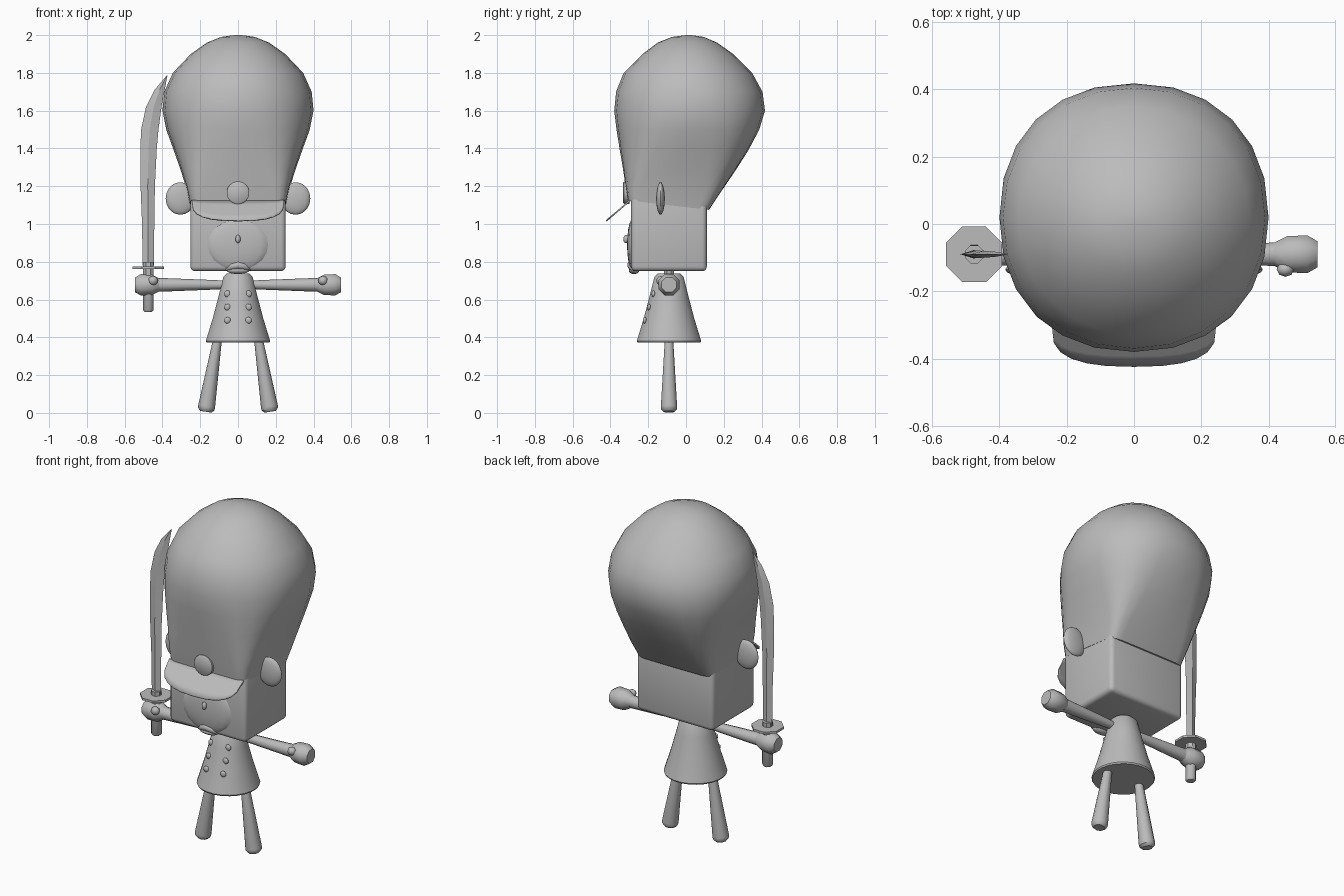
import bpy, bmesh, math
from mathutils import Vector, Matrix

if "Cube" in bpy.data.objects:
    bpy.data.objects.remove(bpy.data.objects["Cube"])

grey = bpy.data.materials.new("plain grey")
grey.diffuse_color = (0.5, 0.5, 0.5, 1)
grey.use_nodes = True
grey.node_tree.nodes["Principled BSDF"].inputs["Base Color"].default_value = grey.diffuse_color
CY = -0.09  # depth of body, arms, legs and sword


def finish(name, bm, angle=40):
    bmesh.ops.recalc_face_normals(bm, faces=bm.faces[:])
    me = bpy.data.meshes.new(name)
    bm.to_mesh(me)
    bm.free()
    me.materials.append(grey)
    ob = bpy.data.objects.new(name, me)
    bpy.context.collection.objects.link(ob)
    bpy.ops.object.select_all(action='DESELECT')
    ob.select_set(True)
    bpy.context.view_layer.objects.active = ob
    bpy.ops.object.shade_smooth_by_angle(angle=math.radians(angle))
    return ob


def loft(name, rings, angle=40):
    """Skin a list of equal-length point rings and cap both ends."""
    bm = bmesh.new()
    vs = [[bm.verts.new(p) for p in r] for r in rings]
    n = len(vs[0])
    for a, b in zip(vs, vs[1:]):
        for i in range(n):
            bm.faces.new((a[i], a[(i + 1) % n], b[(i + 1) % n], b[i]))
    bm.faces.new(vs[0])
    bm.faces.new(vs[-1])
    return finish(name, bm, angle)


def tube(name, path, sides=12, angle=40):
    """Round tube along (x, y, z, radius) stations."""
    pts = [Vector(p[:3]) for p in path]
    rot = (pts[-1] - pts[0]).to_track_quat('Z', 'Y')
    rings = []
    for p, st in zip(pts, path):
        rings.append([p + rot @ Vector((st[3] * math.cos(t), st[3] * math.sin(t), 0))
                      for t in [2 * math.pi * (i + .5) / sides for i in range(sides)]])
    return loft(name, rings, angle)


def blob(name, centre, radii, u=16, v=10):
    bm = bmesh.new()
    bmesh.ops.create_uvsphere(bm, u_segments=u, v_segments=v, radius=1,
                              matrix=Matrix.Translation(centre) @ Matrix.Diagonal((*radii, 1)))
    return finish(name, bm, 60)


# Head: bevelled block with a softly swollen face
bm = bmesh.new()
bmesh.ops.create_cube(bm, size=1, matrix=Matrix.Translation((0, -0.09, 0.95))
                      @ Matrix.Diagonal((0.505, 0.40, 0.40, 1)))
bmesh.ops.bevel(bm, geom=bm.edges[:], offset=0.025, segments=3, profile=0.5, affect='EDGES')
finish("head", bm)
blob("muzzle", (0, -0.28, 0.89), (0.17, 0.032, 0.14))
blob("nose", (0, -0.318, 0.92), (0.014, 0.014, 0.022), 10, 8)
tube("lip", [(-0.065, -0.28, 0.757, 0.006), (-0.04, -0.288, 0.775, 0.018), (0, -0.29, 0.782, 0.022),
             (0.04, -0.288, 0.775, 0.018), (0.065, -0.28, 0.757, 0.006)], 10, 60)
blob("chin", (0, -0.275, 0.755), (0.06, 0.028, 0.02))

# Tall hat: square brim swelling into a round dome
# (z front, z back, half width, y front, y back, squareness)
stations = [(1.125, 1.075, 0.255, -0.308, 0.122, 9), (1.20, 1.17, 0.272, -0.320, 0.185, 7),
            (1.30, 1.28, 0.305, -0.335, 0.260, 4.2), (1.40, 1.39, 0.342, -0.352, 0.330, 3.1),
            (1.50, 1.50, 0.380, -0.368, 0.388, 2.5), (1.60, 1.60, 0.400, -0.380, 0.418, 2.2),
            (1.70, 1.70, 0.390, -0.370, 0.405, 2.1), (1.80, 1.80, 0.345, -0.330, 0.350, 2),
            (1.90, 1.90, 0.250, -0.230, 0.250, 2), (1.96, 1.96, 0.165, -0.150, 0.165, 2),
            (1.99, 1.99, 0.090, -0.075, 0.095, 2), (2.0, 2.0, 0.02, 0.0, 0.03, 2)]
rings = []
for zf, zb, hw, yf, yb, n in stations:
    ring = []
    for i in range(24):
        c, s = math.cos(i * math.pi / 12), math.sin(i * math.pi / 12)
        sx = math.copysign(abs(c) ** (2 / n), c)
        sy = math.copysign(abs(s) ** (2 / n), s)
        f = (1 + sy) / 2
        ring.append((hw * sx, yf + (yb - yf) * f, zf + (zb - zf) * f))
    rings.append(ring)
loft("hat", rings, 50)

# Visor sloping forward and down under the hat front
bm = bmesh.new()
rows = []
for j in range(5):
    f = j / 4
    row = []
    for i in range(13):
        a = math.pi * i / 12
        reach = f * math.sin(a) ** 0.6
        x = -0.245 * math.copysign(abs(math.cos(a)) ** 0.8, math.cos(a))
        row.append(bm.verts.new((x, -0.295 - 0.127 * reach, 1.125 - 0.108 * reach)))
    rows.append(row)
for a, b in zip(rows, rows[1:]):
    for i in range(12):
        bm.faces.new((a[i], a[i + 1], b[i + 1], b[i]))
bmesh.ops.remove_doubles(bm, verts=bm.verts[:], dist=0.0005)
visor = finish("visor", bm)
solid = visor.modifiers.new("thickness", 'SOLIDIFY')
solid.thickness = 0.008
solid.offset = 0

# Hat badge
tube("badge", [(0, -0.30, 1.165, 0.06), (0, -0.328, 1.165, 0.06), (0, -0.334, 1.165, 0.052)], 20)

# Coat with two columns of buttons
tube("coat", [(0, CY, 0.372, 0.168), (0, CY, 0.38, 0.172), (0, CY, 0.50, 0.135), (0, CY, 0.62, 0.103),
              (0, CY, 0.72, 0.078), (0, CY, 0.738, 0.06)], 24)
for side in (-1, 1):
    for z in (0.49, 0.56, 0.63):
        r = 0.172 - 0.29 * (z - 0.38)
        blob("button", (side * 0.056, CY - math.sqrt(r * r - 0.056 ** 2), z), (0.018, 0.01, 0.018), 10, 6)

# Paired ears, legs, arms and hands
for side, label in ((-1, "right"), (1, "left")):
    blob(label + "_ear", (side * 0.305, -0.135, 1.135), (0.078, 0.023, 0.086))
    tube(label + "_leg", [(side * 0.105, CY, 0.41, 0.022), (side * 0.166, CY, 0.035, 0.045),
                          (side * 0.168, CY, 0.02, 0.044), (side * 0.17, CY, 0.006, 0.03)], 10)
    tube(label + "_arm", [(side * 0.04, CY, 0.678, 0.02), (side * 0.12, CY, 0.678, 0.025),
                          (side * 0.40, CY, 0.678, 0.036), (side * 0.44, CY, 0.678, 0.037)], 10)
    tube(label + "_hand", [(side * 0.415, CY, 0.678, 0.036), (side * 0.455, CY, 0.678, 0.058),
                           (side * 0.515, CY, 0.678, 0.061), (side * 0.545, CY, 0.678, 0.042)], 8, 50)
    blob(label + "_thumb", (side * 0.45, -0.135, 0.70), (0.026, 0.022, 0.024), 8, 6)

# Sword: grip, octagonal guard and curved blade
SX = -0.475
tube("sword_grip", [(SX, CY, 0.535, 0.022), (SX, CY, 0.545, 0.03), (SX, CY, 0.80, 0.029)], 8)
tube("sword_guard", [(SX, CY, 0.762, 0.09), (SX, CY, 0.775, 0.09)], 8)
# (z, back edge x, cutting edge x, half thickness)
blade = [(0.78, -0.505, -0.446, 0.013), (1.0, -0.508, -0.443, 0.013), (1.2, -0.516, -0.440, 0.012),
         (1.4, -0.517, -0.430, 0.012), (1.5, -0.513, -0.421, 0.011), (1.62, -0.487, -0.405, 0.010),
         (1.71, -0.442, -0.388, 0.008), (1.785, -0.378, -0.374, 0.001)]
loft("sword_blade", [[(a, CY, z), ((a + b) / 2, CY - t, z), (b, CY, z), ((a + b) / 2, CY + t, z)]
                     for z, a, b, t in blade], 20)
